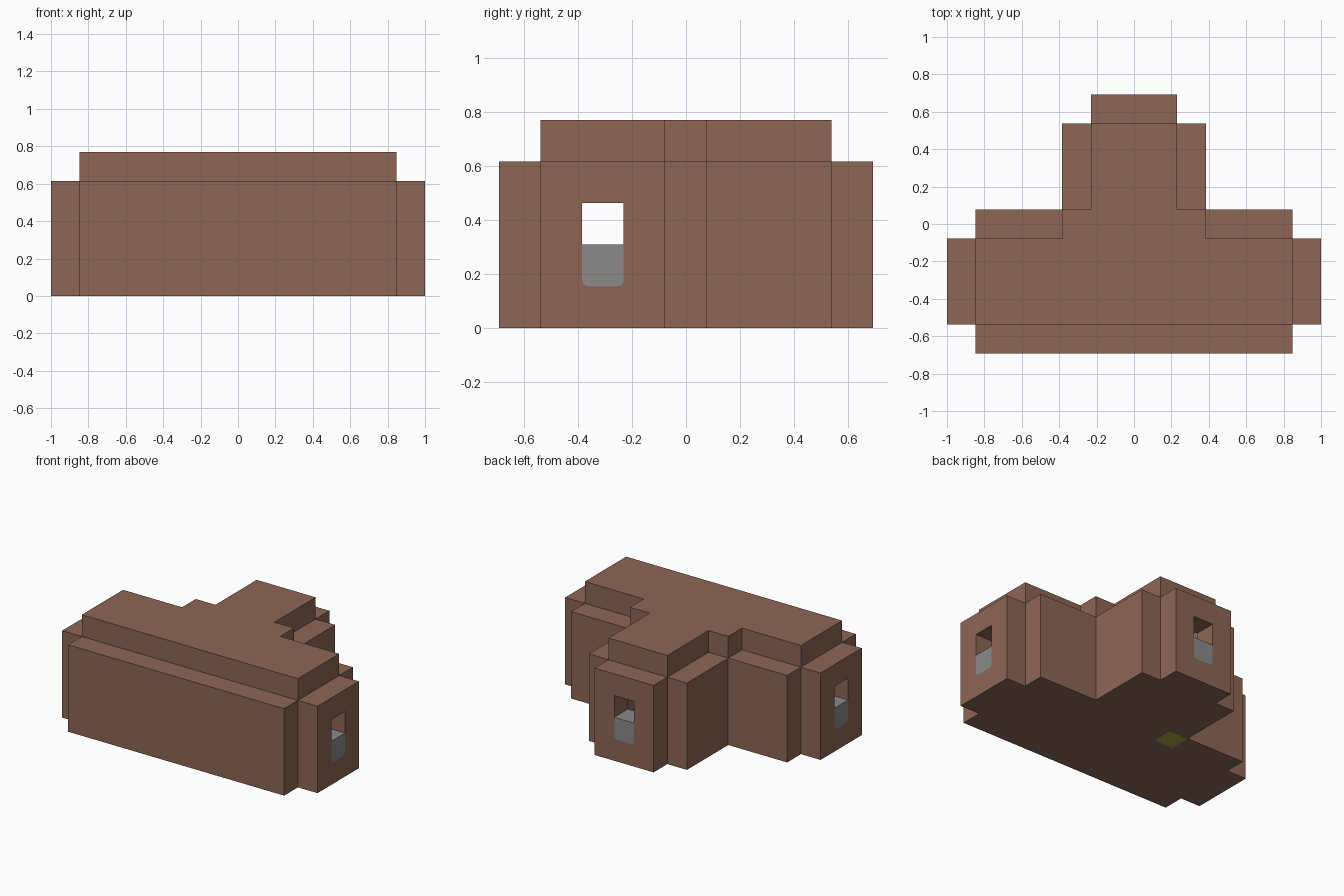
import bpy, bmesh, math
from mathutils import Matrix, Vector

U = 1 / 13  # building module

if "Cube" in bpy.data.objects:
    bpy.data.objects.remove(bpy.data.objects["Cube"], do_unlink=True)


def material(name, rgb):
    m = bpy.data.materials.new(name)
    m.use_nodes = True
    m.diffuse_color = (*rgb, 1)
    m.node_tree.nodes["Principled BSDF"].inputs["Base Color"].default_value = (*rgb, 1)
    return m


brown = material("clay brown", (0.262, 0.133, 0.093))
grey = material("stone grey", (0.254, 0.254, 0.254))
olive = material("olive", (0.40, 0.36, 0.06))


def prism(name, points, offset, mat):
    """Extrude a closed 3D outline by an offset; all in modules."""
    bm = bmesh.new()
    face = bm.faces.new([bm.verts.new(Vector(p) * U) for p in points])
    top = bmesh.ops.extrude_face_region(bm, geom=[face])["geom"]
    bmesh.ops.translate(bm, vec=Vector(offset) * U,
                        verts=[v for v in top if isinstance(v, bmesh.types.BMVert)])
    bmesh.ops.recalc_face_normals(bm, faces=bm.faces)
    mesh = bpy.data.meshes.new(name)
    bm.to_mesh(mesh)
    bm.free()
    mesh.materials.append(mat)
    obj = bpy.data.objects.new(name, mesh)
    bpy.context.collection.objects.link(obj)
    return obj


def plan(name, half, z0, z1, mat=brown):
    """Prism over a floor plan mirrored in x."""
    outline = half + [(-x, y) for x, y in reversed(half)]
    return prism(name, [(x, y, z0) for x, y in outline], (0, 0, z1 - z0), mat)


def door_shape(name, near, far, top, angle, mat):
    """Doorway prism with rounded lower corners, turned about the room's hub."""
    r = 0.3
    arc = [(1 - r + r * math.sin(a), 2 + r - r * math.cos(a))
           for a in (math.pi / 2 * i / 5 for i in range(6))]
    half = arc + [(1, top)]
    outline = half + [(-y, z) for y, z in reversed(half)]
    obj = prism(name, [(near, y, z) for y, z in outline], (far - near, 0, 0), mat)
    obj.data.transform(Matrix.Translation((0, -4 * U, 0)) @ Matrix.Rotation(angle, 4, "Z"))
    return obj


def cut(target, cutter):
    cutter.hide_render = True
    mod = target.modifiers.new("cut", "BOOLEAN")
    mod.operation = "DIFFERENCE"
    mod.solver = "EXACT"
    mod.object = cutter
    bpy.context.view_layer.objects.active = target
    bpy.ops.object.modifier_apply(modifier=mod.name)
    bpy.data.objects.remove(cutter, do_unlink=True)


# Outer walls with floor, hollowed by the room
walls = plan("walls_and_floor", [(11, -9), (11, -7), (13, -7), (13, -1), (11, -1),
                                 (11, 1), (5, 1), (5, 7), (3, 7), (3, 9)], 0, 8)
cut(walls, plan("room_cutter", [(11, -7), (11, -1), (3, -1), (3, 7)], 2, 9))

# Roof slab with raised inner corners
plan("roof", [(11, -7), (11, -1), (5, -1), (5, 1), (3, 1), (3, 7)], 8, 10)

# Three doorways, each with a half-height door
for side, angle in (("left", 0), ("back", math.pi / 2), ("right", math.pi)):
    cut(walls, door_shape("doorway_cutter", 10.5, 13.5, 6, angle, brown))
    door_shape(side + "_half_door", 11, 13, 4, angle, grey)

# Coloured foot under one inner corner
prism("corner_foot", [(-5, -1, 0), (-3, -1, 0), (-3, 1, 0), (-5, 1, 0)], (0, 0, -0.015), olive)
